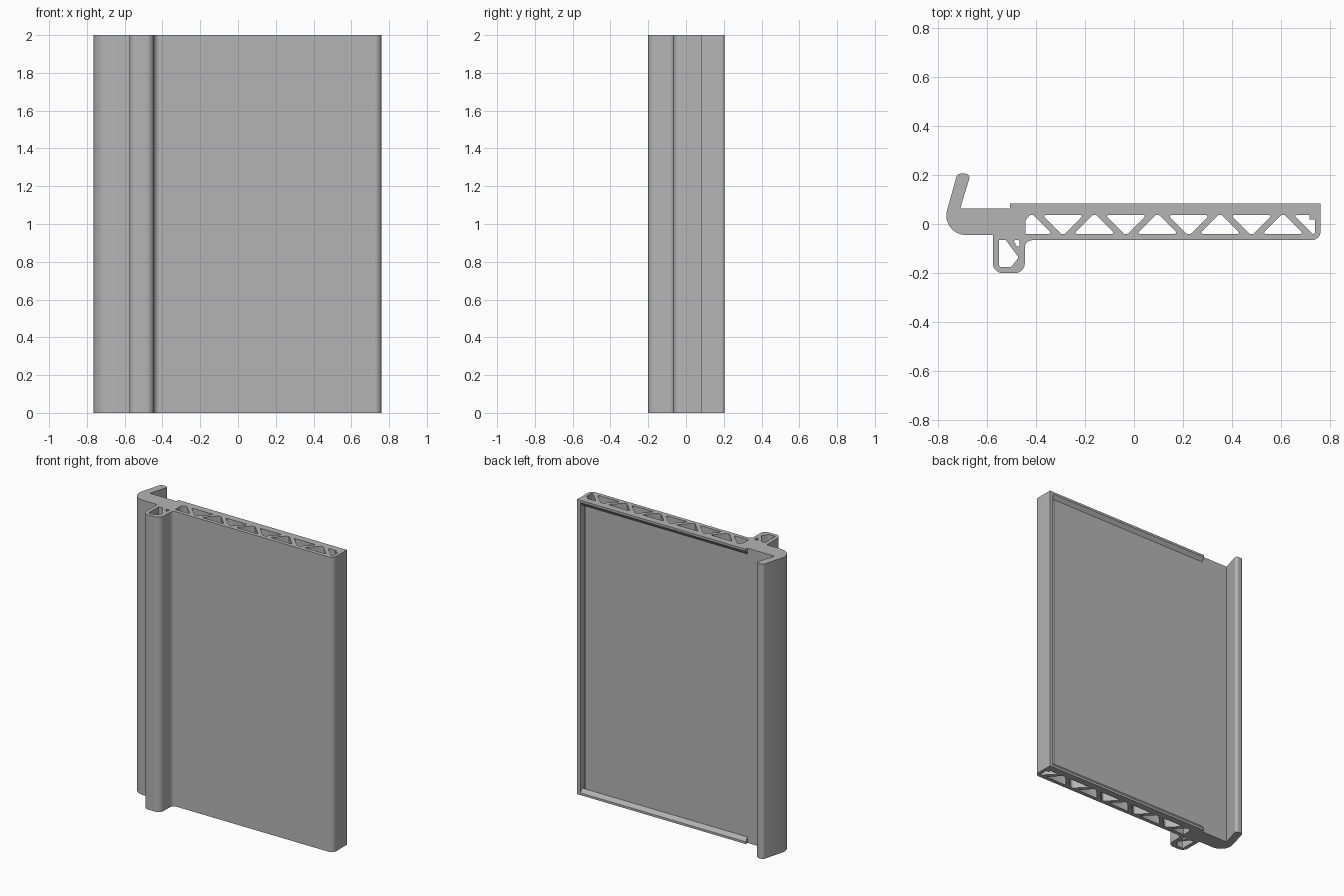
import bpy, bmesh, math
from mathutils import Vector

cube = bpy.data.objects.get("Cube")
if cube:
    bpy.data.objects.remove(cube, do_unlink=True)

HEIGHT = 2.0
FLOOR, RIM = 0.063, 0.083       # back panel surface and raised rim
CHORD_LO, CHORD_HI = -0.04, 0.036

grey = bpy.data.materials.new("plain grey")
grey.use_nodes = True
colour = (0.46, 0.46, 0.46, 1)
grey.diffuse_color = colour
grey.node_tree.nodes["Principled BSDF"].inputs["Base Color"].default_value = colour


def rounded(corners, steps=8):
    """Turn (x, y, radius) corners into a closed outline with arcs."""
    out = []
    for i, (x, y, r) in enumerate(corners):
        p = Vector((x, y))
        if r == 0:
            out.append(p)
            continue
        a = (Vector(corners[i - 1][:2]) - p).normalized()
        b = (Vector(corners[(i + 1) % len(corners)][:2]) - p).normalized()
        half = a.angle(b) / 2
        centre = p + (a + b).normalized() * r / math.sin(half)
        start = p + a * r / math.tan(half) - centre
        end = p + b * r / math.tan(half) - centre
        for s in range(steps + 1):
            d = start.lerp(end, s / steps).normalized()
            # equal-angle steps along the arc
            turn = start.angle_signed(end) * s / steps
            d = Vector((start.x * math.cos(turn) + start.y * math.sin(turn),
                        start.y * math.cos(turn) - start.x * math.sin(turn)))
            out.append(centre + d)
    return out


def prism(name, section, x0, x1):
    """Extrude a (y, z) section along x."""
    bm = bmesh.new()
    face = bm.faces.new([bm.verts.new((x0, y, z)) for y, z in section])
    res = bmesh.ops.extrude_face_region(bm, geom=[face])
    bmesh.ops.translate(bm, vec=(x1 - x0, 0, 0),
                        verts=[v for v in res["geom"] if isinstance(v, bmesh.types.BMVert)])
    bmesh.ops.recalc_face_normals(bm, faces=bm.faces)
    mesh = bpy.data.meshes.new(name)
    bm.to_mesh(mesh)
    bm.free()
    mesh.materials.append(grey)
    obj = bpy.data.objects.new(name, mesh)
    bpy.context.collection.objects.link(obj)


# Outer section: hooked edge, front rib, flat panel, raised end rim with groove
outer = rounded([
    (-0.72, 0.205, 0.02), (-0.79, -0.045, 0.08), (-0.575, -0.045, 0),
    (-0.575, -0.2, 0.04), (-0.445, -0.2, 0.04), (-0.445, -0.066, 0.03),
    (0.76, -0.066, 0.036), (0.76, RIM, 0), (0.735, RIM, 0), (0.735, 0.041, 0),
    (0.712, 0.041, 0), (0.712, FLOOR, 0), (-0.708, FLOOR, 0), (-0.665, 0.205, 0.016),
])
loops = [outer]

# Lattice openings: alternating upright and inverted triangles
PITCH, FIRST, BASE, TIP = 0.256, -0.417, 0.084, 0.008
for i in range(5):
    x = FIRST + i * PITCH
    left = [(x - BASE, CHORD_LO, 0.005), (x - TIP, CHORD_HI, 0.005)]
    if i == 0:
        left = [(-0.442, CHORD_LO, 0), (-0.442, 0.015, 0.005), (x - TIP, CHORD_HI, 0.005)]
    loops.append(rounded(left + [(x + TIP, CHORD_HI, 0.005), (x + BASE, CHORD_LO, 0.005)], 3))
    m = x + PITCH / 2
    if i < 4:
        loops.append(rounded([(m - BASE, CHORD_HI, 0.005), (m + BASE, CHORD_HI, 0.005),
                              (m + TIP, CHORD_LO, 0.005), (m - TIP, CHORD_LO, 0.005)], 3))
    else:
        loops.append(rounded([(m - BASE, CHORD_HI, 0.005), (0.715, CHORD_HI, 0),
                              (0.715, 0.018, 0), (0.737, 0.018, 0),
                              (0.737, CHORD_LO, 0.005), (m - TIP, CHORD_LO, 0.005)], 3))

# Openings in the front rib
loops.append(rounded([(-0.549, -0.066, 0), (-0.522, -0.066, 0), (-0.47, -0.136, 0.008),
                      (-0.5, -0.175, 0.01), (-0.549, -0.175, 0.006)], 3))
loops.append(rounded([(-0.492, -0.066, 0.004), (-0.467, -0.066, 0.004),
                      (-0.467, -0.092, 0.004), (-0.477, -0.092, 0.004)], 3))

# Panel extrusion from a filled flat curve
curve = bpy.data.curves.new("panel_extrusion", "CURVE")
curve.dimensions = "2D"
curve.fill_mode = "BOTH"
curve.extrude = HEIGHT / 2
for loop in loops:
    spline = curve.splines.new("POLY")
    spline.points.add(len(loop) - 1)
    for point, co in zip(spline.points, loop):
        point.co = (co.x, co.y, 0, 1)
    spline.use_cyclic_u = True
panel = bpy.data.objects.new("panel_extrusion", curve)
panel.location.z = HEIGHT / 2
bpy.context.collection.objects.link(panel)
bpy.ops.object.select_all(action="DESELECT")
panel.select_set(True)
bpy.context.view_layer.objects.active = panel
bpy.ops.object.convert(target="MESH")
panel = bpy.context.object
bm = bmesh.new()
bm.from_mesh(panel.data)
bmesh.ops.remove_doubles(bm, verts=bm.verts, dist=0.0002)
bmesh.ops.recalc_face_normals(bm, faces=bm.faces)
bm.to_mesh(panel.data)
bm.free()
panel.data.materials.clear()
panel.data.materials.append(grey)
bpy.ops.object.shade_smooth_by_angle(angle=math.radians(30))

# Sloped retaining strips and groove plugs at both ends
for name, z0, d in (("bottom", 0, 1), ("top", HEIGHT, -1)):
    strip = [(FLOOR - 0.005, z0), (RIM, z0), (RIM, z0 + d * 0.015),
             (FLOOR, z0 + d * 0.04), (FLOOR - 0.005, z0 + d * 0.04)]
    prism(name + "_strip", strip, -0.506, 0.735)
    plug = [(0.041, z0), (FLOOR, z0), (FLOOR, z0 + d * 0.02), (0.041, z0 + d * 0.02)]
    prism(name + "_groove_plug", plug, 0.712, 0.735)
